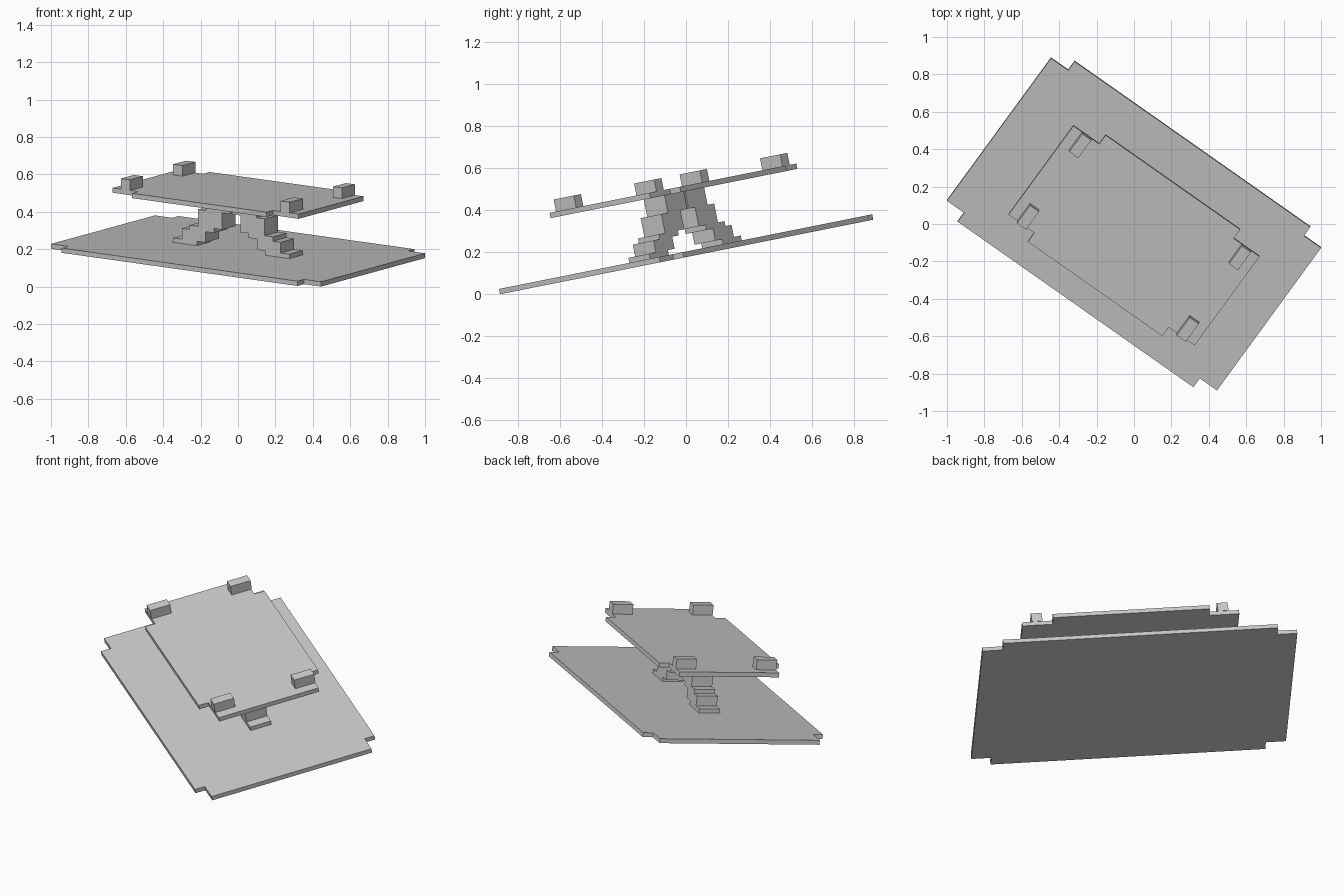
import bpy, bmesh, math
from mathutils import Matrix

if "Cube" in bpy.data.objects:
    bpy.data.objects.remove(bpy.data.objects["Cube"])

# Whole model lies in a tilted, turned frame
TILT, YAW = math.radians(11.3), math.radians(-35.6)
FRAME = (Matrix.Translation((0, 0.003, 0.1775))
         @ Matrix.Rotation(TILT, 4, 'X') @ Matrix.Rotation(YAW, 4, 'Z'))


def prism(name, outline, z0, z1):
    """Extrude a flat outline from z0 to z1 in the tilted frame."""
    bm = bmesh.new()
    face = bm.faces.new([bm.verts.new((x, y, z0)) for x, y in outline])
    ext = bmesh.ops.extrude_face_region(bm, geom=[face])
    for v in ext['geom']:
        if isinstance(v, bmesh.types.BMVert):
            v.co.z = z1
    bmesh.ops.recalc_face_normals(bm, faces=bm.faces)
    mesh = bpy.data.meshes.new(name)
    bm.to_mesh(mesh)
    bm.free()
    mesh.transform(FRAME)
    ob = bpy.data.objects.new(name, mesh)
    bpy.context.collection.objects.link(ob)
    return ob


def box(name, x0, x1, y0, y1, z0, z1):
    return prism(name, [(x0, y0), (x1, y0), (x1, y1), (x0, y1)], z0, z1)


def notched_plate(name, xo, xi, yo, yi, z0, z1):
    """Rectangle with a square notch in each corner."""
    q = [(xo, yi), (xi, yi), (xi, yo)]
    pts = (q + [(-x, y) for x, y in reversed(q)]
           + [(-x, -y) for x, y in q] + [(x, -y) for x, y in reversed(q)])
    return prism(name, pts, z0, z1)


# Base and upper plates
notched_plate("base_plate", 0.888, 0.775, 0.537, 0.478, 0.0, 0.026)
notched_plate("top_plate", 0.612, 0.442, 0.357, 0.298, 0.308, 0.334)

# Stepped legs leaning outwards: inner, outer, bottom, top
STEPS = [(0.226, 0.382, 0.026, 0.050), (0.17, 0.325, 0.050, 0.108),
         (0.115, 0.274, 0.108, 0.132), (0.06, 0.22, 0.132, 0.224),
         (0.005, 0.165, 0.224, 0.308)]
for side, s in (("left", -1), ("right", 1)):
    for i, (a, b, z0, z1) in enumerate(STEPS):
        x0, x1 = sorted((s * a, s * b))
        box(f"{side}_leg_step_{i + 1}", x0, x1, -0.062, 0.062, z0, z1)

# Small corner blocks on the upper plate
for sx in (-1, 1):
    for sy in (-1, 1):
        cx, cy = sx * 0.525, sy * 0.24
        box("corner_block", cx - 0.03, cx + 0.03, cy - 0.06, cy + 0.06, 0.334, 0.392)
